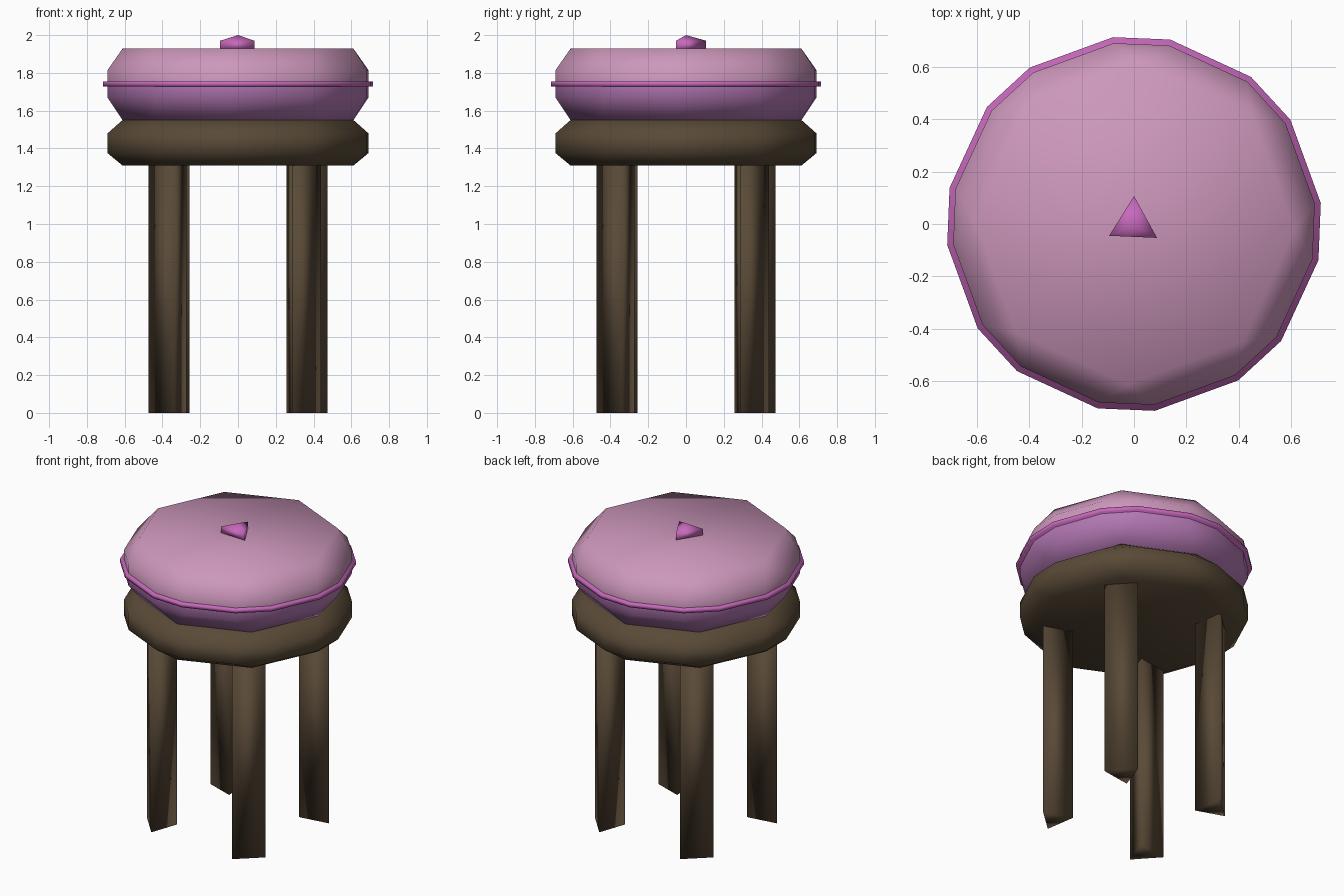
import bpy, bmesh, math

if "Cube" in bpy.data.objects:
    bpy.data.objects.remove(bpy.data.objects["Cube"])

FINE = [a + 90 * k for k in range(4) for a in (6.4, 33.7, 51.5, 78.9)]
COARSE = [-2.2 + 45 * k for k in range(8)]


def material(name, rgb):
    m = bpy.data.materials.new(name)
    m.diffuse_color = (*rgb, 1)
    m.use_nodes = True
    m.node_tree.nodes["Principled BSDF"].inputs["Base Color"].default_value = m.diffuse_color
    return m


def ring(angles, r, z):
    return [(r * math.cos(math.radians(a)), r * math.sin(math.radians(a)), z) for a in angles]


def hull(name, points, mat, open_z=None):
    """Convex solid around the points; faces lying at open_z are removed."""
    bm = bmesh.new()
    for p in points:
        bm.verts.new(p)
    bmesh.ops.convex_hull(bm, input=bm.verts[:])
    bmesh.ops.dissolve_limit(bm, angle_limit=0.01, verts=bm.verts[:], edges=bm.edges[:])
    if open_z is not None:
        caps = [f for f in bm.faces if all(abs(v.co.z - open_z) < 1e-4 for v in f.verts)]
        bmesh.ops.delete(bm, geom=caps, context='FACES_ONLY')
    bmesh.ops.recalc_face_normals(bm, faces=bm.faces[:])
    for f in bm.faces:
        f.smooth = True
    mesh = bpy.data.meshes.new(name)
    bm.to_mesh(mesh)
    bm.free()
    mesh.materials.append(mat)
    obj = bpy.data.objects.new(name, mesh)
    bpy.context.collection.objects.link(obj)
    return obj


wood = material("wood", (0.10, 0.068, 0.038))
pink = material("pink", (0.61, 0.31, 0.50))
purple = material("purple", (0.46, 0.19, 0.46))
trim = material("trim", (0.57, 0.14, 0.50))

# Wooden seat ring under the cushion
hull("seat_base", ring(COARSE, 0.612, 1.31) + ring(FINE, 0.695, 1.375)
     + ring(FINE, 0.695, 1.48) + ring(COARSE, 0.612, 1.55), wood)

# Cushion in two colours, meeting at the piping
MID = 1.74
hull("cushion_lower", ring(COARSE, 0.612, 1.55) + ring(FINE, 0.695, 1.67)
     + ring(FINE, 0.695, MID), purple, MID)
hull("cushion_upper", ring(FINE, 0.695, MID) + ring(FINE, 0.695, 1.815)
     + ring(COARSE, 0.612, 1.928), pink, MID)

# Piping band around the cushion
hull("cushion_piping", ring(FINE, 0.718, 1.729) + ring(FINE, 0.718, 1.755), trim)

# Three-sided button on top
button = [(0, 0.107), (-0.095, -0.045), (0.088, -0.053)]
hull("button", [(x, y, z) for x, y in button for z in (1.92, 1.97)] + [(0, 0, 2.0)], trim)

# Three-sided legs, turned around the centre
leg = [(0.287, -0.475), (0.44, -0.337), (0.256, -0.273)]
for k, name in enumerate(("front_right_leg", "back_right_leg", "back_left_leg", "front_left_leg")):
    c, s = round(math.cos(k * math.pi / 2)), round(math.sin(k * math.pi / 2))
    hull(name, [(c * x - s * y, s * x + c * y, z) for x, y in leg for z in (0, 1.33)], wood)
